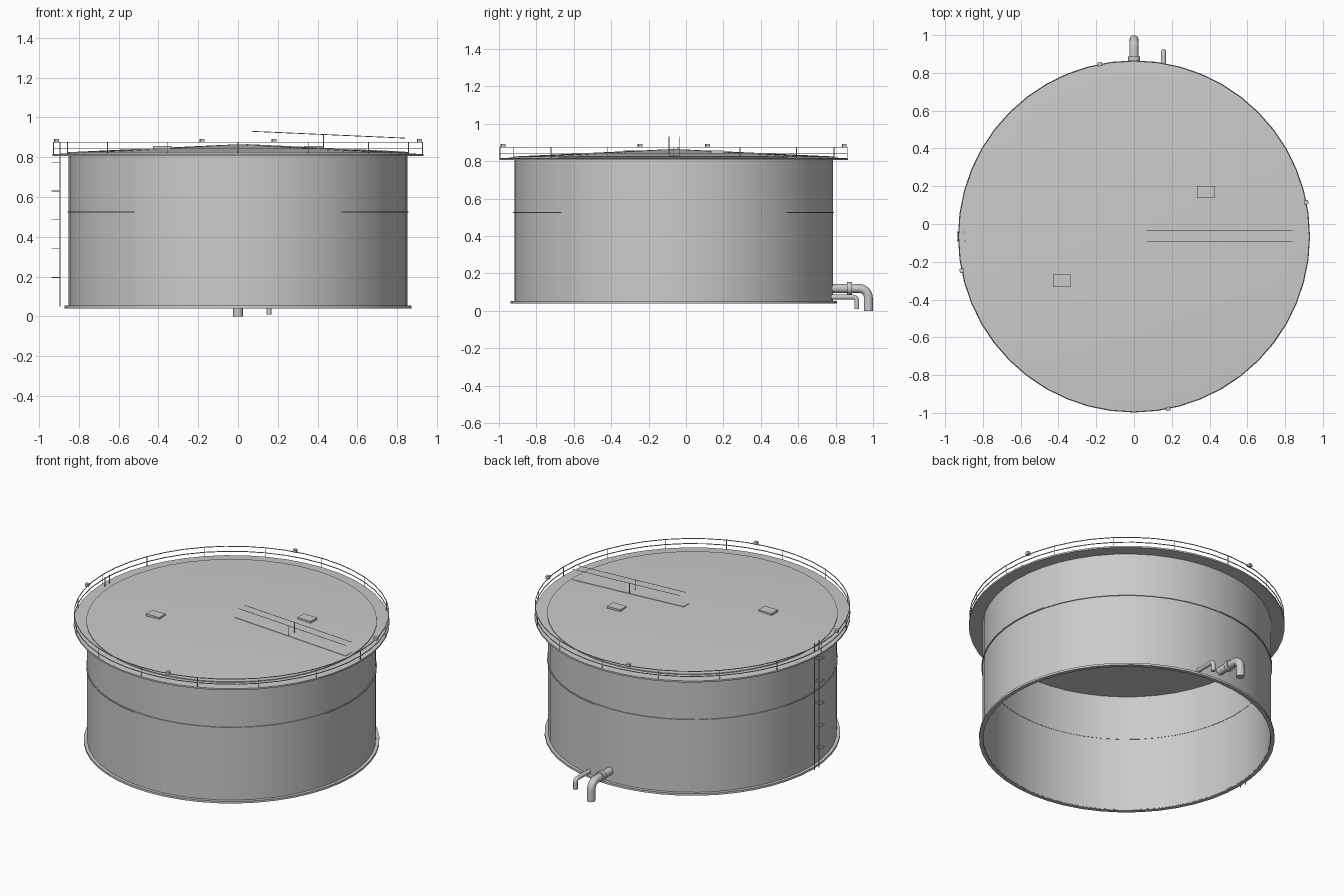
import bpy, bmesh
from math import sin, cos, pi, radians
from mathutils import Vector, Matrix

if "Cube" in bpy.data.objects:
    bpy.data.objects.remove(bpy.data.objects["Cube"])

CY = -0.066      # tank axis in y
SEG = 48


def finish(name, bm, smooth=True):
    bmesh.ops.recalc_face_normals(bm, faces=bm.faces)
    me = bpy.data.meshes.new(name)
    bm.to_mesh(me)
    bm.free()
    ob = bpy.data.objects.new(name, me)
    bpy.context.collection.objects.link(ob)
    if smooth:
        bpy.context.view_layer.objects.active = ob
        ob.select_set(True)
        bpy.ops.object.shade_smooth_by_angle(angle=radians(35))
        ob.select_set(False)
    return ob


def lathe(name, profile, closed=True, seg=SEG):
    """Spin an (r, z) profile around the tank axis."""
    bm = bmesh.new()
    vs = [bm.verts.new((r, CY, z)) for r, z in profile]
    pairs = list(zip(vs, vs[1:])) + ([(vs[-1], vs[0])] if closed else [])
    geom = vs + [bm.edges.new(p) for p in pairs]
    bmesh.ops.spin(bm, geom=geom, cent=(0, CY, 0), axis=(0, 0, 1),
                   angle=2 * pi, steps=seg, use_duplicate=False)
    bmesh.ops.remove_doubles(bm, verts=bm.verts, dist=1e-5)
    return finish(name, bm)


def add_rod(bm, a, b, r, seg=6):
    a, b = Vector(a), Vector(b)
    rot = (b - a).to_track_quat('Z', 'Y').to_matrix().to_4x4()
    bmesh.ops.create_cone(bm, cap_ends=True, segments=seg, radius1=r, radius2=r,
                          depth=(b - a).length,
                          matrix=Matrix.Translation((a + b) / 2) @ rot)


def add_box(bm, loc, size, rot=Matrix.Identity(4)):
    bmesh.ops.create_cube(bm, size=1, matrix=Matrix.Translation(loc) @ rot
                          @ Matrix.Diagonal((*size, 1)))


def polar(r, deg, z):
    a = radians(deg)
    return (r * cos(a), CY + r * sin(a), z)


def pipe(name, x, y_end, z, z_end, bend, r):
    """Outlet pipe running from the wall out and down."""
    path = [(0.775, z)]
    for i in range(7):
        a = pi / 2 * i / 6
        path.append((y_end - bend + bend * sin(a), z - bend + bend * cos(a)))
    path.append((y_end, z_end))
    cu = bpy.data.curves.new(name, 'CURVE')
    cu.dimensions = '3D'
    cu.bevel_depth = r
    cu.bevel_resolution = 3
    cu.use_fill_caps = True
    sp = cu.splines.new('POLY')
    sp.points.add(len(path) - 1)
    for p, (y, zz) in zip(sp.points, path):
        p.co = (x, y, zz, 1)
    ob = bpy.data.objects.new(name, cu)
    bpy.context.collection.objects.link(ob)


# Tank shell, open at the bottom, with foot flange and mid seam
lathe("tank_wall", [(0.852, 0.045), (0.852, 0.815), (0.847, 0.815), (0.847, 0.045)])
lathe("foot_flange", [(0.848, 0.04), (0.872, 0.04), (0.872, 0.053), (0.848, 0.053)])
lathe("wall_seam", [(0.845, 0.522), (0.858, 0.522), (0.858, 0.528), (0.845, 0.528)])

# Shallow cone roof and the ledge around it
lathe("roof", [(0, 0.865), (0.857, 0.825), (0.857, 0.812), (0.847, 0.812), (0, 0.858)],
      closed=False)
lathe("ledge", [(0.85, 0.805), (0.932, 0.805), (0.932, 0.815), (0.85, 0.82)])

# Edge railing: two hoops and sixteen posts
for name, z in (("top_rail", 0.875), ("mid_rail", 0.842)):
    t = 0.002
    lathe(name, [(0.928 - t, z - t), (0.928 + t, z - t),
                 (0.928 + t, z + t), (0.928 - t, z + t)])
bm = bmesh.new()
for i in range(16):
    add_rod(bm, polar(0.928, i * 22.5, 0.81), polar(0.928, i * 22.5, 0.876), 0.002)
finish("rail_posts", bm)

# Four lamps on the railing
bm = bmesh.new()
for i in range(4):
    d = 11.2 + 90 * i
    add_box(bm, polar(0.93, d, 0.882), (0.022, 0.022, 0.018),
            Matrix.Rotation(radians(d), 4, 'Z'))
finish("rail_lamps", bm, False)

# Two roof hatches
bm = bmesh.new()
for s in (1, -1):
    add_box(bm, (0.38 * s, CY + 0.235 * s, 0.846), (0.095, 0.065, 0.02))
finish("roof_hatches", bm, False)

# Roof walkway with sloping handrails
slope = Matrix.Rotation(0.047, 4, 'Y')
bm = bmesh.new()
add_box(bm, (0.44, CY + 0.004, 0.843), (0.80, 0.056, 0.008), slope)
finish("roof_walkway", bm, False)
bm = bmesh.new()
for s in (1, -1):
    y = CY + 0.004 + 0.029 * s
    add_rod(bm, (0.07, y, 0.93), (0.84, y, 0.896), 0.002)
    add_rod(bm, (0.43, y, 0.842), (0.43, y, 0.914), 0.002)
finish("walkway_handrails", bm)

# Side ladder with outward step frames
bm = bmesh.new()
for s in (1, -1):
    add_rod(bm, (-0.895, CY + 0.024 * s, 0.05), (-0.895, CY + 0.024 * s, 0.875), 0.003)
for i in range(5):
    z = 0.195 + 0.145 * i
    for s in (1, -1):
        add_rod(bm, (-0.895, CY + 0.024 * s, z), (-0.936, CY + 0.024 * s, z), 0.002)
    for x in (-0.895, -0.936):
        add_rod(bm, (x, CY - 0.024, z), (x, CY + 0.024, z), 0.002)
finish("side_ladder", bm)

# Outlet pipes with collars
pipe("main_outlet", 0, 0.975, 0.12, 0.0, 0.05, 0.025)
pipe("small_outlet", 0.156, 0.913, 0.073, 0.01, 0.018, 0.0135)
bm = bmesh.new()
add_rod(bm, (0, 0.862, 0.12), (0, 0.888, 0.12), 0.033, 20)
finish("outlet_collar", bm)
